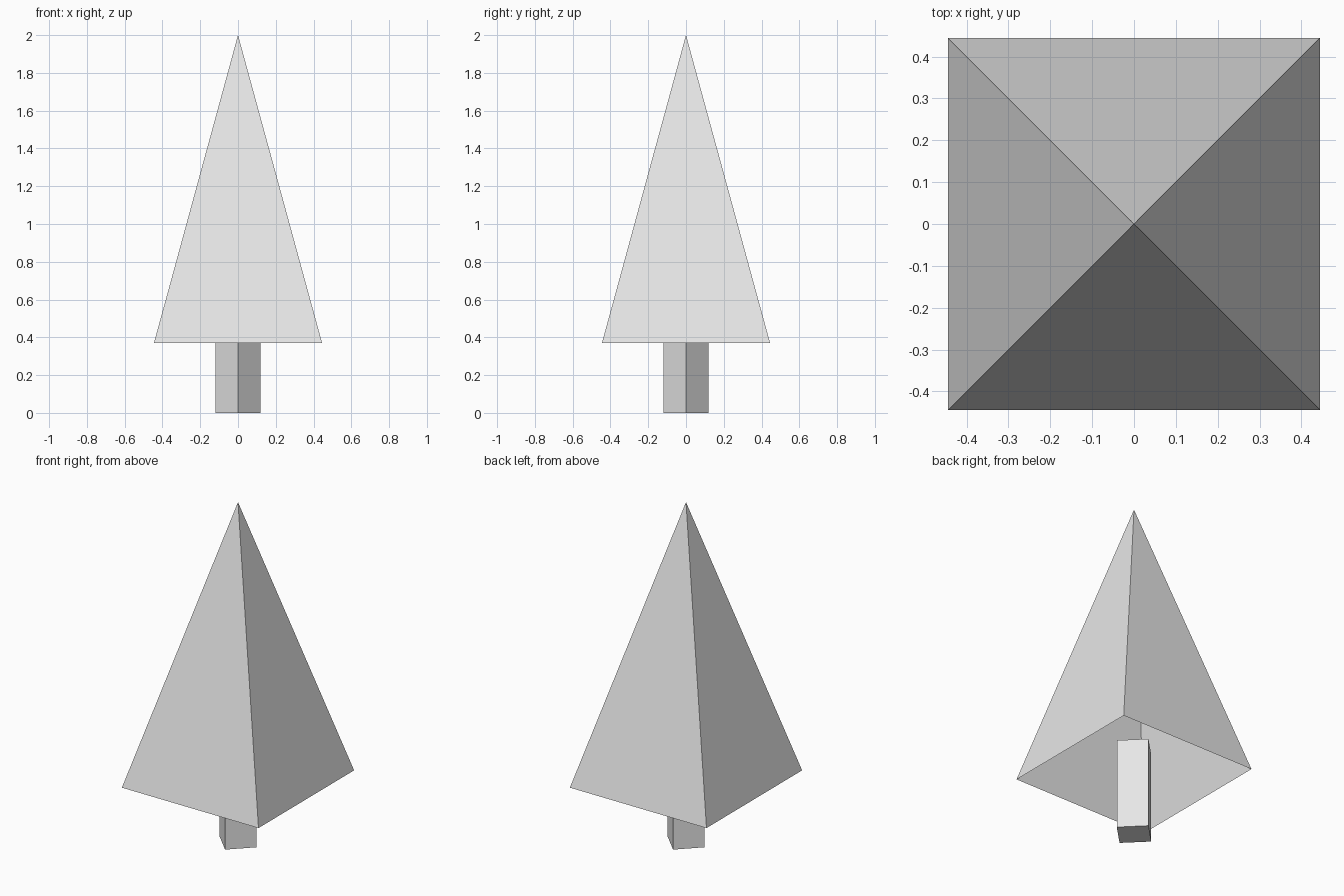
import bpy
import bmesh
import math
from mathutils import Matrix

cube = bpy.data.objects.get("Cube")
if cube:
    bpy.data.objects.remove(cube, do_unlink=True)

GREY = (0.8, 0.8, 0.8, 1.0)
grey = bpy.data.materials.new("light_grey")
grey.use_nodes = True
grey.diffuse_color = GREY
grey.node_tree.nodes["Principled BSDF"].inputs["Base Color"].default_value = GREY


def four_sided(name, bottom, top, z0, z1, turn, capped):
    """Four-sided cone or post; radii are measured to the corners."""
    bm = bmesh.new()
    place = Matrix.Translation((0, 0, (z0 + z1) / 2)) @ Matrix.Rotation(turn, 4, "Z")
    bmesh.ops.create_cone(bm, cap_ends=capped, segments=4, radius1=bottom,
                          radius2=top, depth=z1 - z0, matrix=place)
    bmesh.ops.remove_doubles(bm, verts=bm.verts, dist=0.0001)
    bmesh.ops.recalc_face_normals(bm, faces=bm.faces)
    mesh = bpy.data.meshes.new(name)
    bm.to_mesh(mesh)
    bm.free()
    mesh.materials.append(grey)
    obj = bpy.data.objects.new(name, mesh)
    bpy.context.collection.objects.link(obj)
    return obj


# Hollow pyramid of foliage, open underneath
four_sided("foliage", 0.445 * math.sqrt(2), 0, 0.37, 2.0, math.pi / 4, False)

# Square post set corner-on, reaching a little way into the foliage
four_sided("trunk", 0.12, 0.12, 0, 0.535, 0, True)
